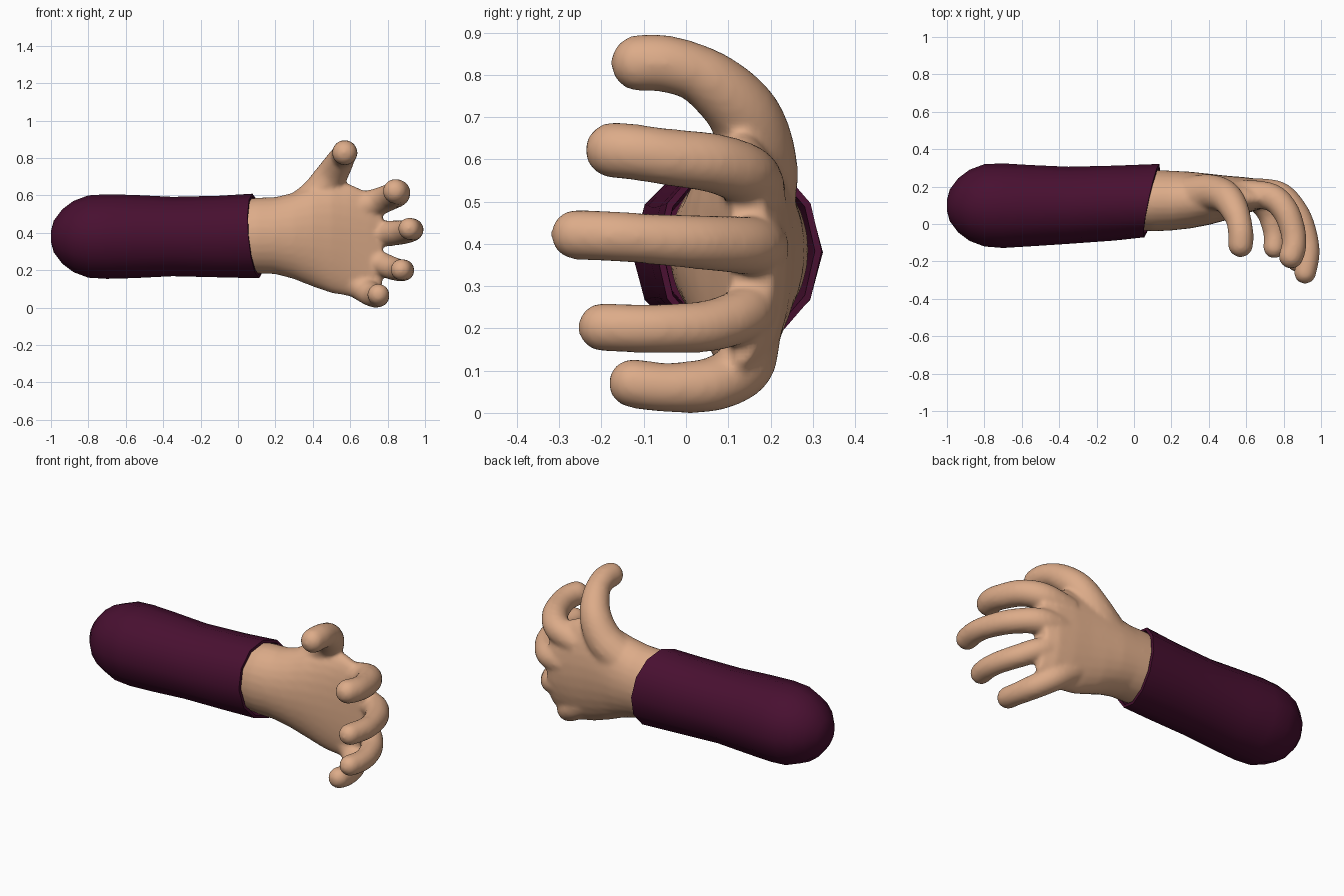
import bpy, bmesh
from math import sin, cos, pi
from mathutils import Vector

cube = bpy.data.objects.get("Cube")
if cube:
    bpy.data.objects.remove(cube)


def material(name, rgb):
    m = bpy.data.materials.new(name)
    m.use_nodes = True
    m.diffuse_color = (*rgb, 1)
    bsdf = m.node_tree.nodes["Principled BSDF"]
    bsdf.inputs["Base Color"].default_value = (*rgb, 1)
    bsdf.inputs["Roughness"].default_value = 0.7
    return m


skin = material("skin", (0.72, 0.41, 0.25))
cloth = material("plum cloth", (0.065, 0.005, 0.03))


def loft(bm, rings):
    """Skin a list of point rings into a closed shell."""
    rows = [[bm.verts.new(p) for p in ring] for ring in rings]
    n = len(rows[0])
    for a, b in zip(rows, rows[1:]):
        for i in range(n):
            j = (i + 1) % n
            bm.faces.new((a[i], a[j], b[j], b[i]))
    bm.faces.new(rows[0][::-1])
    bm.faces.new(rows[-1])


def arm_ring(x, yc, zc, ry, rz, n, arch=0, lean_y=0, lean_z=0):
    """Elliptical section across the arm, optionally cupped or slanted."""
    ring = []
    for i in range(n):
        c, s = cos(2 * pi * i / n), sin(2 * pi * i / n)
        ring.append(Vector((x + lean_y * c + lean_z * s,
                            yc + ry * c - arch * s * s, zc + rz * s)))
    return ring


def catmull(p, i, t):
    a, b, c, d = p[max(i - 1, 0)], p[i], p[i + 1], p[min(i + 2, len(p) - 1)]
    return 0.5 * (2 * b + (c - a) * t + (2 * a - 5 * b + 4 * c - d) * t * t
                  + (3 * b - a - 3 * c + d) * t ** 3)


def finger(bm, path, r_root, r_tip, n=16, steps=6):
    """Tapered tube along a smooth path with a rounded tip."""
    p = [Vector(q) for q in path]
    pts = [catmull(p, i, k / steps) for i in range(len(p) - 1) for k in range(steps)]
    pts.append(p[-1])
    last = len(pts) - 1
    stations = []
    for i, q in enumerate(pts):
        tan = (pts[min(i + 1, last)] - pts[max(i - 1, 0)]).normalized()
        f = min(1, 1.5 * i / last)
        stations.append((q, tan, r_root + (r_tip - r_root) * f))
    for k in range(1, 6):
        a = k * pi / 11
        stations.append((pts[-1] + tan * r_tip * sin(a), tan, r_tip * cos(a)))
    rings = []
    for q, tan, r in stations:
        u = tan.cross(Vector((0, 0, 1))).normalized()
        v = u.cross(tan)
        rings.append([q + r * (u * cos(2 * pi * i / n) + v * sin(2 * pi * i / n))
                      for i in range(n)])
    loft(bm, rings)


def make_object(name, bm, mat):
    bmesh.ops.recalc_face_normals(bm, faces=bm.faces)
    for f in bm.faces:
        f.smooth = True
    me = bpy.data.meshes.new(name)
    bm.to_mesh(me)
    bm.free()
    me.materials.append(mat)
    ob = bpy.data.objects.new(name, me)
    bpy.context.collection.objects.link(ob)
    return ob


# Sleeve: rounded end, slight waist, slanted open cuff that folds inside
bm = bmesh.new()
rings = [arm_ring(x, y, 0.38, ry, rz, 12) for x, y, ry, rz in (
    (-1.0, 0.1, 0.03, 0.03), (-0.985, 0.1, 0.085, 0.085),
    (-0.94, 0.1, 0.145, 0.145), (-0.88, 0.1, 0.19, 0.19),
    (-0.8, 0.1, 0.22, 0.22), (-0.7, 0.098, 0.226, 0.226),
    (-0.55, 0.098, 0.217, 0.222), (-0.35, 0.1, 0.206, 0.212),
    (-0.1, 0.112, 0.2, 0.218))]
rim = dict(lean_y=0.04, lean_z=-0.018)
rings += [arm_ring(0.095, 0.125, 0.383, 0.196, 0.226, 12, **rim),
          arm_ring(0.097, 0.125, 0.383, 0.18, 0.21, 12, **rim),
          arm_ring(0.05, 0.123, 0.383, 0.177, 0.206, 12, **rim),
          arm_ring(-0.08, 0.115, 0.383, 0.17, 0.19, 12)]
loft(bm, rings)
sleeve = make_object("sleeve", bm, cloth)
bpy.context.view_layer.objects.active = sleeve
sleeve.select_set(True)
bpy.ops.object.shade_smooth_by_angle(angle=0.9)

# Wrist and cupped palm
bm = bmesh.new()
loft(bm, [arm_ring(x, y, z, ry, rz, 28, arch) for x, y, z, ry, rz, arch in (
    (-0.06, 0.125, 0.383, 0.15, 0.18, 0), (0.1, 0.125, 0.385, 0.165, 0.203, 0),
    (0.2, 0.125, 0.385, 0.16, 0.206, 0), (0.3, 0.128, 0.384, 0.152, 0.232, 0),
    (0.4, 0.132, 0.384, 0.137, 0.272, 0), (0.5, 0.14, 0.375, 0.118, 0.298, 0.01),
    (0.6, 0.153, 0.36, 0.097, 0.3, 0.02), (0.7, 0.162, 0.345, 0.075, 0.27, 0.03),
    (0.77, 0.16, 0.34, 0.05, 0.23, 0.03))])

# Thumb and four curled fingers
finger(bm, [(0.28, 0.14, 0.47), (0.41, 0.165, 0.58), (0.495, 0.14, 0.70),
            (0.55, 0.05, 0.79), (0.57, -0.04, 0.825), (0.57, -0.11, 0.828)], 0.115, 0.068)
finger(bm, [(0.58, 0.16, 0.52), (0.73, 0.145, 0.56), (0.81, 0.07, 0.59),
            (0.85, -0.04, 0.605), (0.855, -0.12, 0.617), (0.84, -0.172, 0.622)], 0.078, 0.067)
finger(bm, [(0.6, 0.17, 0.39), (0.77, 0.16, 0.395), (0.87, 0.06, 0.402),
            (0.92, -0.06, 0.41), (0.933, -0.16, 0.417), (0.915, -0.26, 0.422)], 0.075, 0.06)
finger(bm, [(0.6, 0.165, 0.29), (0.75, 0.145, 0.24), (0.835, 0.06, 0.207),
            (0.878, -0.05, 0.2), (0.885, -0.13, 0.2), (0.872, -0.198, 0.203)], 0.068, 0.058)
finger(bm, [(0.5, 0.15, 0.21), (0.645, 0.14, 0.115), (0.715, 0.07, 0.07),
            (0.745, -0.02, 0.06), (0.752, -0.08, 0.063), (0.75, -0.125, 0.07)], 0.075, 0.059)
hand = make_object("hand", bm, skin)

# Fuse the hand into one soft skin
remesh = hand.modifiers.new("fuse", 'REMESH')
remesh.mode = 'VOXEL'
remesh.voxel_size = 0.011
remesh.use_smooth_shade = True
soften = hand.modifiers.new("soften", 'SMOOTH')
soften.factor = 0.5
soften.iterations = 10
